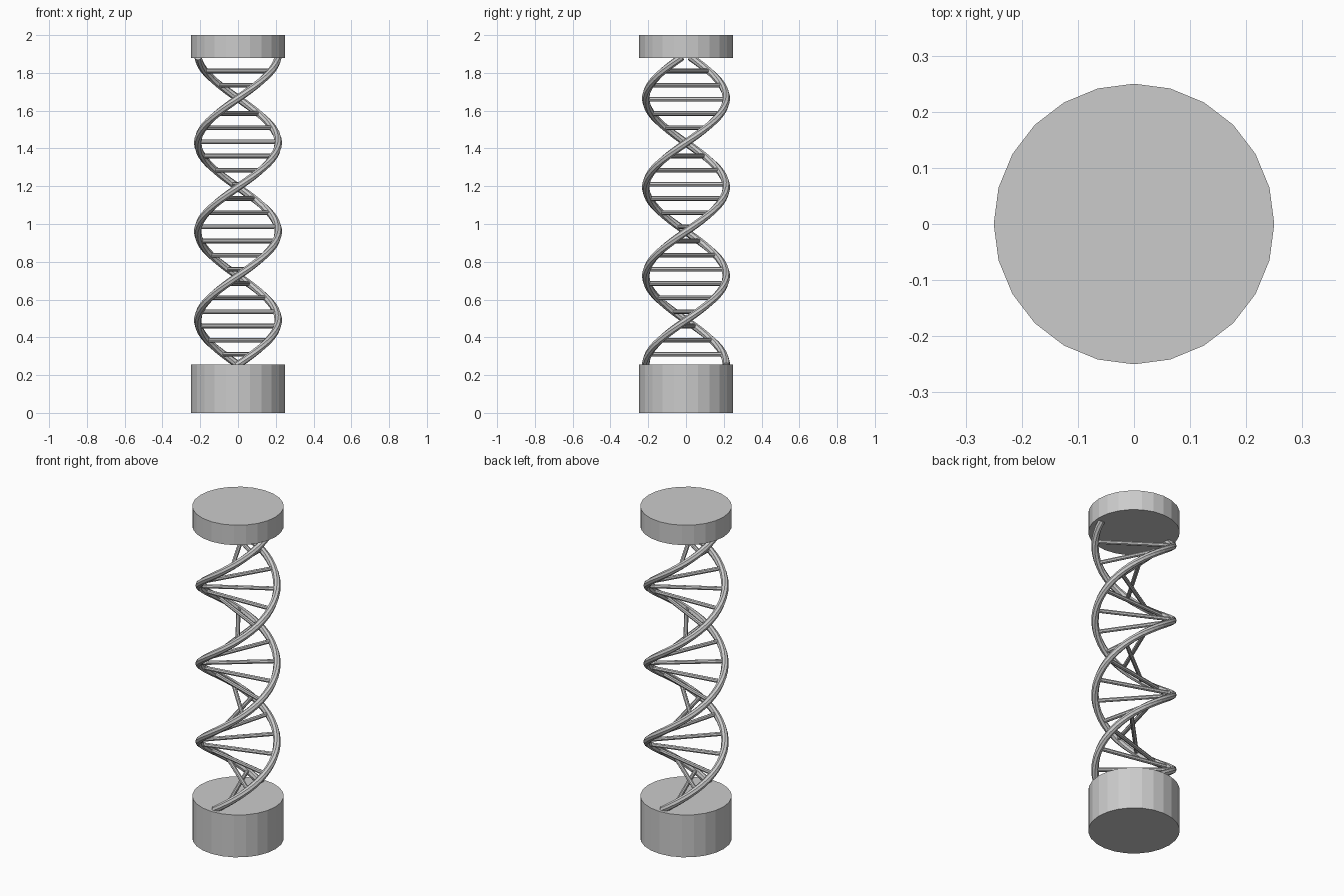
import bpy, bmesh
from math import sin, cos, pi, tau
from mathutils import Vector

if "Cube" in bpy.data.objects:
    bpy.data.objects.remove(bpy.data.objects["Cube"])

Z0, Z1 = 0.255, 1.88      # gap between the two discs
PITCH = 0.94              # height of one full turn
R, TUBE = 0.213, 0.02     # helix radius and strand thickness


def angle(z):
    return -pi / 2 + tau * (z - Z0) / PITCH


def cylinder(name, radius, depth, sides, loc, rot=(0, 0, 0)):
    bpy.ops.mesh.primitive_cylinder_add(vertices=sides, radius=radius, depth=depth,
                                        location=loc, rotation=rot)
    bpy.context.object.name = name


def strand(name, phase, steps=72, sides=8):
    bm = bmesh.new()
    rings = []
    for i in range(steps + 1):
        z = Z0 - 0.005 + (Z1 - Z0 + 0.01) * i / steps
        a = angle(z) + phase
        radial = Vector((cos(a), sin(a), 0))
        tangent = Vector((-R * sin(a), R * cos(a), PITCH / tau)).normalized()
        across = tangent.cross(radial)
        centre = radial * R + Vector((0, 0, z))
        rings.append([bm.verts.new(centre + TUBE * (radial * cos(tau * k / sides)
                                                    + across * sin(tau * k / sides)))
                      for k in range(sides)])
    for lo, hi in zip(rings, rings[1:]):
        for k in range(sides):
            n = (k + 1) % sides
            bm.faces.new((lo[k], lo[n], hi[n], hi[k]))
    bm.faces.new(rings[0])
    bm.faces.new(rings[-1])
    bmesh.ops.recalc_face_normals(bm, faces=bm.faces)
    mesh = bpy.data.meshes.new(name)
    bm.to_mesh(mesh)
    bm.free()
    bpy.context.collection.objects.link(bpy.data.objects.new(name, mesh))


# Base and top discs
cylinder("base", 0.25, Z0, 24, (0, 0, Z0 / 2))
cylinder("top_cap", 0.25, 2 - Z1, 24, (0, 0, (2 + Z1) / 2))

# Two opposite helical strands
strand("strand_a", 0)
strand("strand_b", pi)

# Rungs joining the strands
for i in range(21):
    z = 0.31 + 0.075 * i
    cylinder(f"rung_{i + 1}", 0.012, 2 * R, 8, (0, 0, z), (0, pi / 2, angle(z)))
